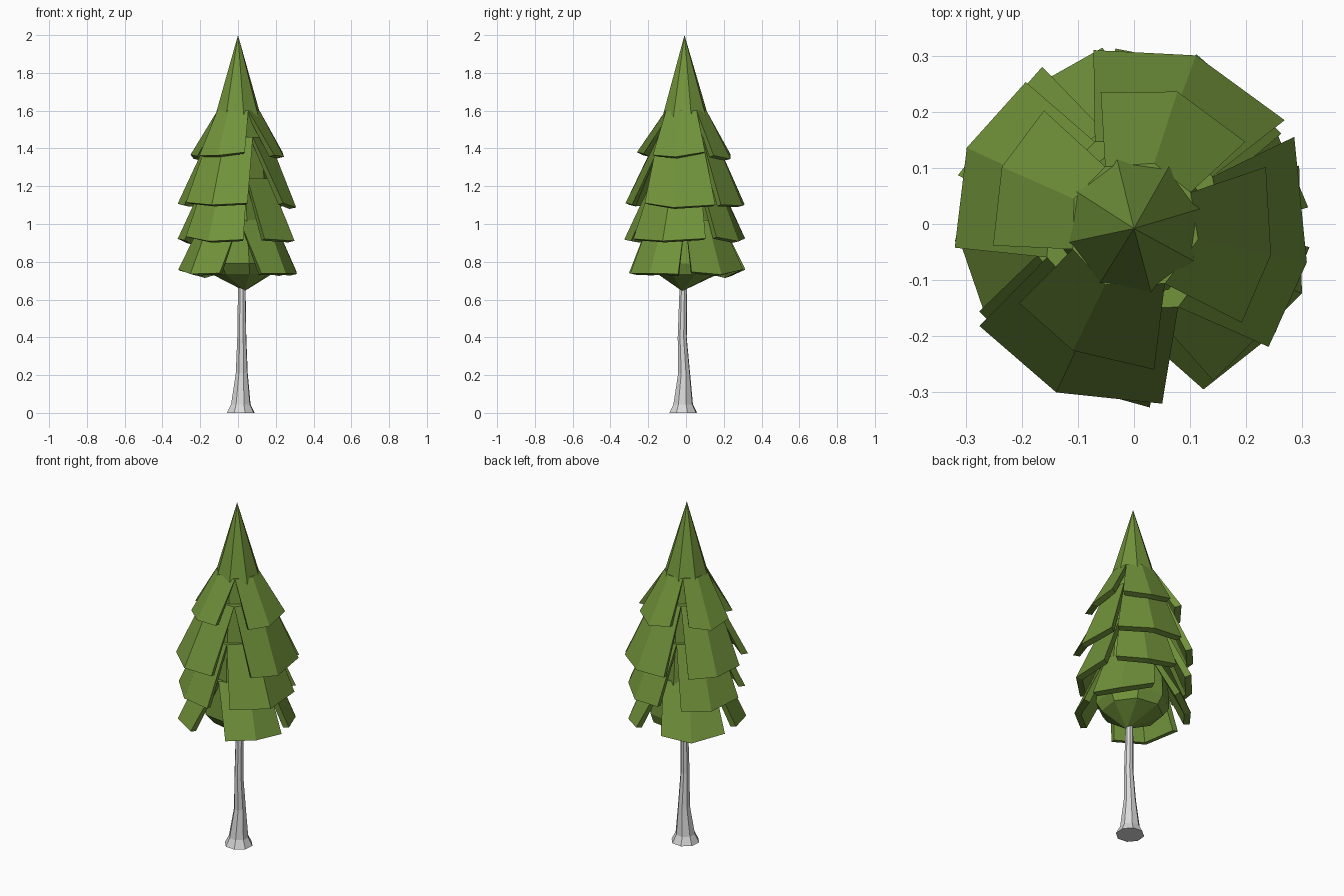
import bpy, random
from math import sin, cos, radians, tau

if "Cube" in bpy.data.objects:
    bpy.data.objects.remove(bpy.data.objects["Cube"])

random.seed(4)


def material(name, rgb):
    m = bpy.data.materials.new(name)
    m.diffuse_color = (*rgb, 1)
    m.use_nodes = True
    m.node_tree.nodes["Principled BSDF"].inputs["Base Color"].default_value = m.diffuse_color
    return m


def make(name, verts, faces, mat):
    me = bpy.data.meshes.new(name)
    me.from_pydata(verts, [], faces)
    me.materials.append(mat)
    ob = bpy.data.objects.new(name, me)
    bpy.context.collection.objects.link(ob)
    return ob


def lathe(name, rings, sides, mat, phase=0.0):
    """Loft of rings (x, y, z, radius); a zero radius closes to a point."""
    verts, faces, prev = [], [], None
    for x, y, z, r in rings:
        n = 1 if r == 0 else sides
        cur = [len(verts) + i for i in range(n)]
        for i in range(n):
            a = phase + tau * i / sides
            verts.append((x + r * cos(a), y + r * sin(a), z))
        if prev:
            for i in range(sides):
                j = (i + 1) % sides
                f = [prev[i % len(prev)], prev[j % len(prev)], cur[j % n], cur[i % n]]
                faces.append(list(dict.fromkeys(f)))
        elif n > 1:
            faces.append(cur[::-1])
        prev = cur
    if len(prev) > 1:
        faces.append(prev)
    return make(name, verts, faces, mat)


def skirt(name, petals, top, bottom, mat, thick=0.036):
    """Ring of thick drooping boughs; top/bottom are (z, radius)."""
    verts, faces = [], []
    n = len(petals)
    for k, angles in enumerate(petals):
        before = petals[k - 1][2] - (360 if k == 0 else 0)
        after = petals[(k + 1) % n][0] + (360 if k == n - 1 else 0)
        # upper corners close the V-shaped gap to the neighbours
        upper = [angles[0] + 0.5 * (before - angles[0]), angles[1],
                 angles[2] + 0.5 * (after - angles[2])]
        base = len(verts)
        jitter = [(random.uniform(-0.006, 0.012), random.uniform(-0.01, 0.015))
                  for i in range(3)]
        # outer rows 0-5, then inner rows 6-11 with a level cut bottom edge
        for inset, dz in ((0, 0), (thick, -0.008)):
            for row, (z, r) in ((upper, top), (angles, bottom)):
                for i, a in enumerate(row):
                    a, zz, rr = radians(a), z, r - inset
                    if row is angles:
                        rr += jitter[i][0]
                        zz += jitter[i][1] + dz - (0.02 if i == 1 else 0)
                    verts.append((rr * cos(a), rr * sin(a) - 0.003, zz))
        quads = [(0, 3, 4, 1), (1, 4, 5, 2), (6, 7, 10, 9), (7, 8, 11, 10),
                 (3, 9, 10, 4), (4, 10, 11, 5), (0, 1, 7, 6), (1, 2, 8, 7),
                 (0, 6, 9, 3), (2, 5, 11, 8)]
        faces += [[base + i for i in q] for q in quads]
    return make(name, verts, faces, mat)


green = material("leaf green", (0.165, 0.29, 0.043))
grey = material("bark grey", (0.70, 0.70, 0.70))

# Trunk with flared foot
lathe("trunk", [(0.015, -0.015, 0, 0.077), (0.015, -0.015, 0.045, 0.054),
                (0.02, -0.01, 0.21, 0.033), (0.02, -0.02, 0.40, 0.025),
                (0.02, -0.013, 0.72, 0.020)], 8, grey, 0.3)

# Inner foliage body with pointed underside and tip
lathe("foliage_core", [(0.035, -0.02, 0.645, 0), (0.02, 0.01, 0.735, 0.165),
                       (0.01, 0, 0.79, 0.198), (0, 0, 1.10, 0.175),
                       (0, 0, 1.40, 0.145), (0, -0.003, 1.58, 0.122),
                       (0, -0.008, 2.0, 0)], 8, green, 0.25)

# Four tiers of boughs
top_tier = [(37, 72, 104), (128, 156, 188), (214, 244, 278), (318, 348, 384)]
upper_tier = [(35, 70, 103), (127, 155, 187), (213, 245, 279), (318, 348, 389)]
middle_tier = [(32, 64, 96), (120, 150, 185), (209, 240, 275), (297, 338, 380)]
bottom_tier = [(6, 38, 70), (100, 130, 164), (182, 218, 252), (293, 323, 353)]
skirt("bough_tier_top", top_tier, (1.60, 0.117), (1.37, 0.25), green)
skirt("bough_tier_upper", upper_tier, (1.46, 0.165), (1.11, 0.318), green)
skirt("bough_tier_middle", middle_tier, (1.24, 0.18), (0.925, 0.315), green)
skirt("bough_tier_bottom", bottom_tier, (1.02, 0.19), (0.745, 0.315), green)
